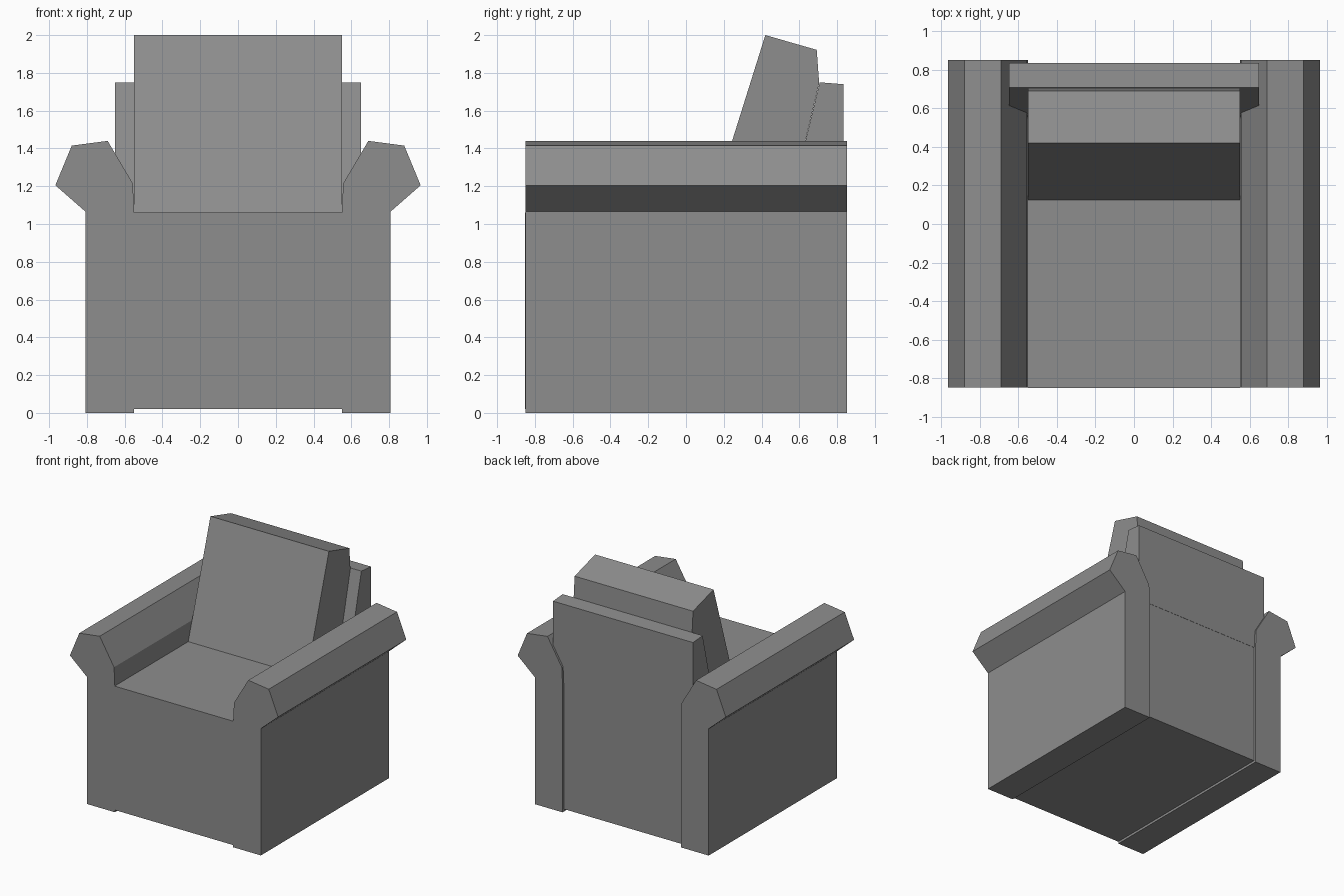
import bpy
import bmesh
from mathutils import Vector

if "Cube" in bpy.data.objects:
    bpy.data.objects.remove(bpy.data.objects["Cube"], do_unlink=True)

# Single upholstery colour
GREY = (0.27, 0.27, 0.27, 1.0)
fabric = bpy.data.materials.new("grey_upholstery")
fabric.use_nodes = True
fabric.diffuse_color = GREY
fabric.node_tree.nodes["Principled BSDF"].inputs["Base Color"].default_value = GREY


def extrude_profile(name, profile, axis, start, end):
    """Extrude a closed profile along x (points are y, z) or y (points are x, z)."""
    def place(a, z, depth):
        return Vector((depth, a, z)) if axis == "x" else Vector((a, depth, z))

    bm = bmesh.new()
    face = bm.faces.new([bm.verts.new(place(a, z, start)) for a, z in profile])
    result = bmesh.ops.extrude_face_region(bm, geom=[face])
    moved = [v for v in result["geom"] if isinstance(v, bmesh.types.BMVert)]
    bmesh.ops.translate(bm, verts=moved, vec=place(0, 0, end - start))
    bmesh.ops.recalc_face_normals(bm, faces=bm.faces)
    mesh = bpy.data.meshes.new(name)
    bm.to_mesh(mesh)
    bm.free()
    mesh.materials.append(fabric)
    obj = bpy.data.objects.new(name, mesh)
    bpy.context.collection.objects.link(obj)
    return obj


# Arms with flared, faceted armrests
arm = [(0.55, 0), (0.807, 0), (0.807, 1.065), (0.967, 1.205),
       (0.88, 1.415), (0.69, 1.44), (0.557, 1.215), (0.55, 1.06)]
for side, sign in (("left", 1), ("right", -1)):
    extrude_profile(side + "_arm", [(sign * x, z) for x, z in arm], "y", -0.849, 0.852)

# Seat block, raised slightly off the floor
seat = [(-0.852, 0.02), (0.833, 0.02), (0.833, 1.06), (-0.852, 1.06)]
extrude_profile("seat", seat, "x", -0.55, 0.55)

# Back panel with a sloped front, tucked between the arms
panel = [(0.54, 1.06), (0.835, 1.06), (0.835, 1.74), (0.708, 1.75)]
extrude_profile("back_panel", panel, "x", -0.65, 0.65)

# Leaning back cushion
cushion = [(0.125, 1.06), (0.54, 1.06), (0.705, 1.745), (0.692, 1.922), (0.42, 2.0)]
extrude_profile("back_cushion", cushion, "x", -0.55, 0.55)
